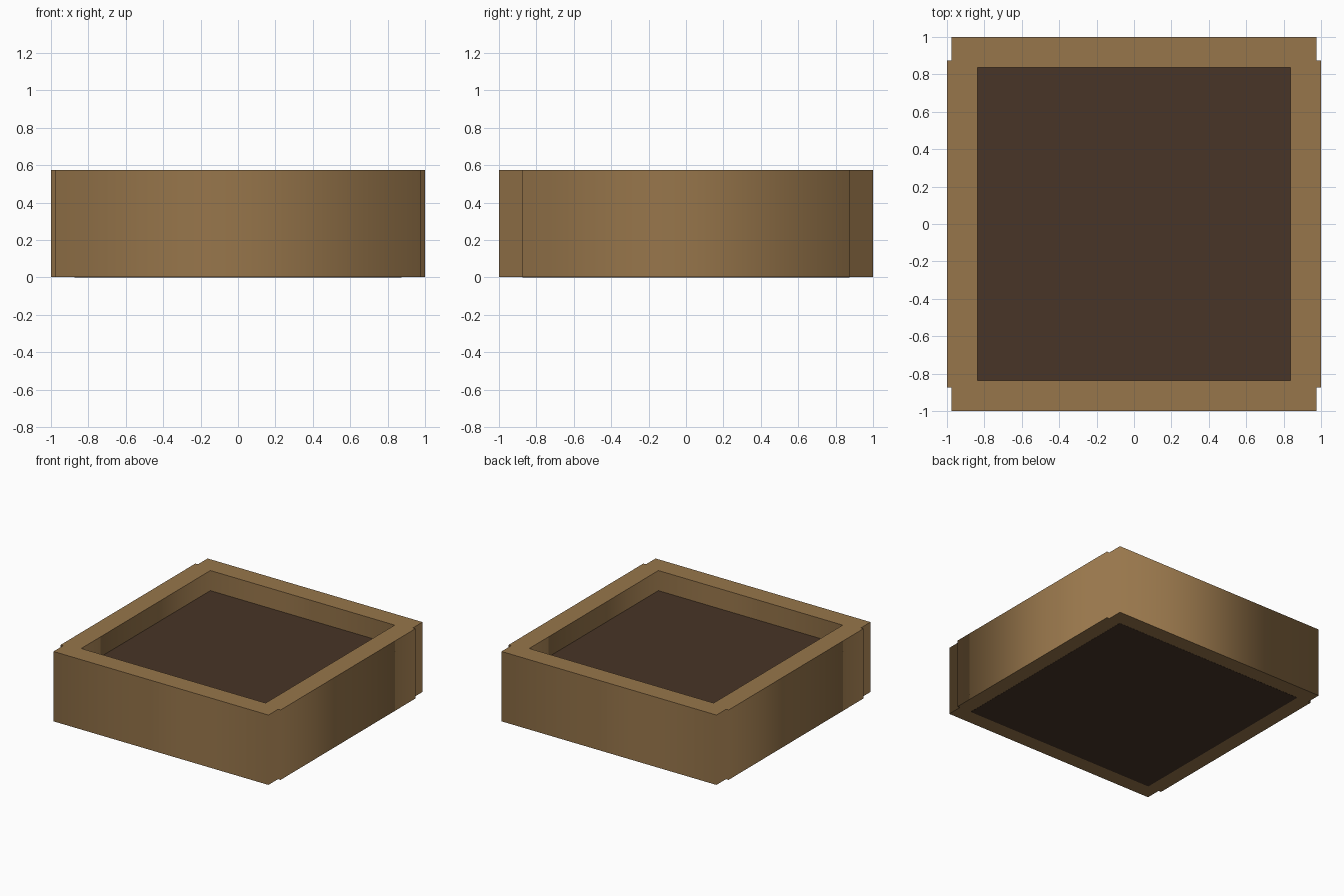
import bpy

if "Cube" in bpy.data.objects:
    bpy.data.objects.remove(bpy.data.objects["Cube"])

H = 0.575


def material(name, rgb):
    m = bpy.data.materials.new(name)
    m.diffuse_color = (*rgb, 1)
    m.use_nodes = True
    m.node_tree.nodes["Principled BSDF"].inputs["Base Color"].default_value = m.diffuse_color
    return m


wood = material("wood", (0.31, 0.18, 0.07))
soil_mat = material("soil", (0.065, 0.035, 0.02))


def extrude_outline(name, loops, z0, z1, mat):
    """Fill nested closed outlines and extrude them from z0 to z1."""
    cu = bpy.data.curves.new(name, 'CURVE')
    cu.dimensions = '2D'
    cu.fill_mode = 'BOTH'
    cu.extrude = (z1 - z0) / 2
    for pts in loops:
        sp = cu.splines.new('POLY')
        sp.points.add(len(pts) - 1)
        for p, (x, y) in zip(sp.points, pts):
            p.co = (x, y, 0, 1)
        sp.use_cyclic_u = True
    ob = bpy.data.objects.new(name, cu)
    ob.location.z = (z0 + z1) / 2
    bpy.context.collection.objects.link(ob)
    cu.materials.append(mat)
    bpy.ops.object.select_all(action='DESELECT')
    ob.select_set(True)
    bpy.context.view_layer.objects.active = ob
    bpy.ops.object.convert(target='MESH')


def square(h):
    return [(-h, -h), (h, -h), (h, h), (-h, h)]


# frame outline: long front/back boards, side boards standing slightly proud
quarter = [(1, 0.875), (0.977, 0.875), (0.977, 1)]
outer = []
for sx, sy in ((1, 1), (-1, 1), (-1, -1), (1, -1)):
    pts = [(sx * x, sy * y) for x, y in quarter]
    outer += pts if sx * sy > 0 else pts[::-1]
extrude_outline("planter_frame", [outer, square(0.838)], 0.001, H, wood)

# soil block let into the boards
extrude_outline("soil", [square(0.873)], 0, 0.41, soil_mat)
